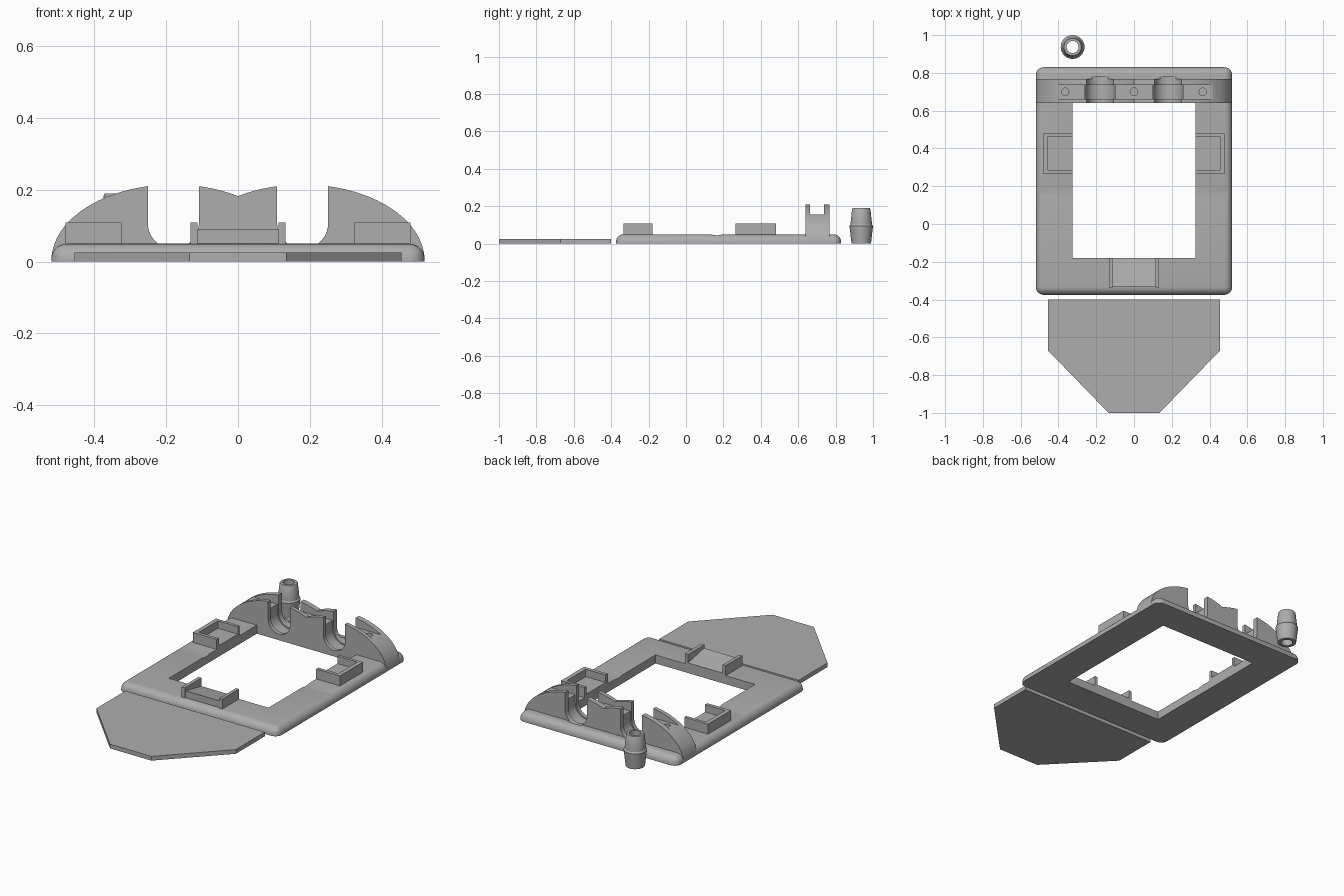
import bpy, bmesh, math
from mathutils import Vector

if "Cube" in bpy.data.objects:
    bpy.data.objects.remove(bpy.data.objects["Cube"], do_unlink=True)

grey = bpy.data.materials.new("plain grey")
grey.use_nodes = True
COLOUR = (0.42, 0.42, 0.42, 1)
grey.diffuse_color = COLOUR
grey.node_tree.nodes["Principled BSDF"].inputs["Base Color"].default_value = COLOUR


def finish(name, bm):
    bmesh.ops.recalc_face_normals(bm, faces=bm.faces[:])
    mesh = bpy.data.meshes.new(name)
    bm.to_mesh(mesh)
    bm.free()
    mesh.materials.append(grey)
    ob = bpy.data.objects.new(name, mesh)
    bpy.context.collection.objects.link(ob)
    return ob


def add_prism(bm, points, direction):
    face = bm.faces.new([bm.verts.new(p) for p in points])
    out = bmesh.ops.extrude_face_region(bm, geom=[face])
    verts = [g for g in out["geom"] if isinstance(g, bmesh.types.BMVert)]
    bmesh.ops.translate(bm, verts=verts, vec=Vector(direction))


def prism(name, points, direction):
    bm = bmesh.new()
    add_prism(bm, points, direction)
    return finish(name, bm)


def box(name, x0, x1, y0, y1, z0, z1):
    return prism(name, [(x0, y0, z0), (x1, y0, z0), (x1, y1, z0), (x0, y1, z0)],
                 (0, 0, z1 - z0))


def xz_prism(name, outline, y0, y1):
    return prism(name, [(x, y0, z) for x, z in outline], (0, y1 - y0, 0))


def cut(target, cutters):
    for c in cutters:
        m = target.modifiers.new("cut", "BOOLEAN")
        m.operation = "DIFFERENCE"
        m.solver = "EXACT"
        m.object = c
        c.hide_render = True
        c.hide_set(True)


def u_slot(name, x, r, y0, y1):
    # round-bottomed slot, open at the top
    arc = [(x + r * math.cos(a), 0.107 + r * math.sin(a))
           for a in (math.pi + math.pi * i / 20 for i in range(21))]
    return xz_prism(name, arc + [(x + r, 0.3), (x - r, 0.3)], y0, y1)


# base frame with rounded upper rim
bm = bmesh.new()
add_prism(bm, [(-0.52, -0.375, 0), (0.52, -0.375, 0), (0.52, 0.83, 0), (-0.52, 0.83, 0)],
          (0, 0, 0.05))
rim = [e for e in bm.edges if max(v.co.z for v in e.verts) > 0.01]
bmesh.ops.bevel(bm, geom=rim, offset=0.042, segments=7, profile=0.5, affect="EDGES")
frame = finish("base_frame", bm)
opening = box("opening_cutter", -0.325, 0.325, -0.18, 0.64, -0.1, 0.2)
dip = prism("dip_cutter", [(-0.6, 0.12, 0.051), (-0.6, 0.165, 0.044), (-0.6, 0.21, 0.051)],
            (1.2, 0, 0))

# twin-lobed clamp wall, each lobe half an ellipse
CX, RX, RZ = 0.18, 0.34, 0.215
start = math.acos(-CX / RX)
half = [(CX + RX * math.cos(a), 0.002 + (RZ - 0.002) * math.sin(a))
        for a in (start * i / 28 for i in range(29))]
half[-1] = (0, half[-1][1])
outline = half + [(-x, z) for x, z in reversed(half[:-1])]
wall = xz_prism("clamp_wall", outline, 0.64, 0.768)

channel = box("channel_cutter", -0.5, 0.5, 0.663, 0.737, 0.155, 0.3)
slots, grooves, holes = [], [], []
for side in (-1, 1):
    slots.append(u_slot("slot_cutter", side * CX, 0.071, 0.6, 0.78))
    grooves.append(u_slot("groove_cutter", side * CX, 0.079, 0.663, 0.737))
for x in (-0.365, 0, 0.365):
    ring = [(x + 0.02 * math.cos(math.tau * i / 20), 0.7 + 0.02 * math.sin(math.tau * i / 20), 0.06)
            for i in range(20)]
    holes.append(prism("hole_cutter", ring, (0, 0, 0.2)))
cut(frame, [opening, dip] + slots + grooves)
cut(wall, [channel] + slots + grooves + holes)

# side trays, open towards the middle
for side, label in ((-1, "right"), (1, "left")):
    tray = box(label + "_tray", *sorted((side * 0.325, side * 0.48)), 0.265, 0.48, 0.04, 0.109)
    pocket = box(label + "_tray_cutter", *sorted((side * 0.3, side * 0.455)),
                 0.285, 0.462, 0.065, 0.2)
    cut(tray, [pocket])

# front rest: sloping floor between two rails
prism("front_rest_floor", [(-0.12, -0.33, 0.04), (-0.12, -0.18, 0.04),
                           (-0.12, -0.18, 0.06), (-0.12, -0.33, 0.09)], (0.24, 0, 0))
for side, label in ((-1, "right"), (1, "left")):
    box("front_rest_rail_" + label, *sorted((side * 0.113, side * 0.133)),
        -0.335, -0.18, 0.04, 0.109)

# separate cover plate with tapered end
prism("cover_plate", [(-0.455, -0.4, 0), (0.455, -0.4, 0), (0.455, -0.67, 0),
                      (0.135, -1, 0), (-0.135, -1, 0), (-0.455, -0.67, 0)], (0, 0, 0.025))

# hollow turned plug
profile = [(0.032, 0), (0.052, 0), (0.063, 0.095), (0.057, 0.103),
           (0.056, 0.12), (0.049, 0.185), (0.046, 0.19), (0.032, 0.19)]
bm = bmesh.new()
STEPS = 32
rings = [[bm.verts.new((-0.325 + r * math.cos(math.tau * i / STEPS),
                        0.937 + r * math.sin(math.tau * i / STEPS), z))
          for i in range(STEPS)] for r, z in profile]
for a, b in zip(rings, rings[1:] + rings[:1]):
    for i in range(STEPS):
        j = (i + 1) % STEPS
        bm.faces.new((a[i], a[j], b[j], b[i]))
plug = finish("hollow_plug", bm)

# smooth shading on rounded parts
for ob in (frame, wall, plug):
    bpy.ops.object.select_all(action="DESELECT")
    ob.select_set(True)
    bpy.context.view_layer.objects.active = ob
    for m in list(ob.modifiers):
        bpy.ops.object.modifier_apply(modifier=m.name)
    bpy.ops.object.shade_smooth_by_angle(angle=math.radians(30))
